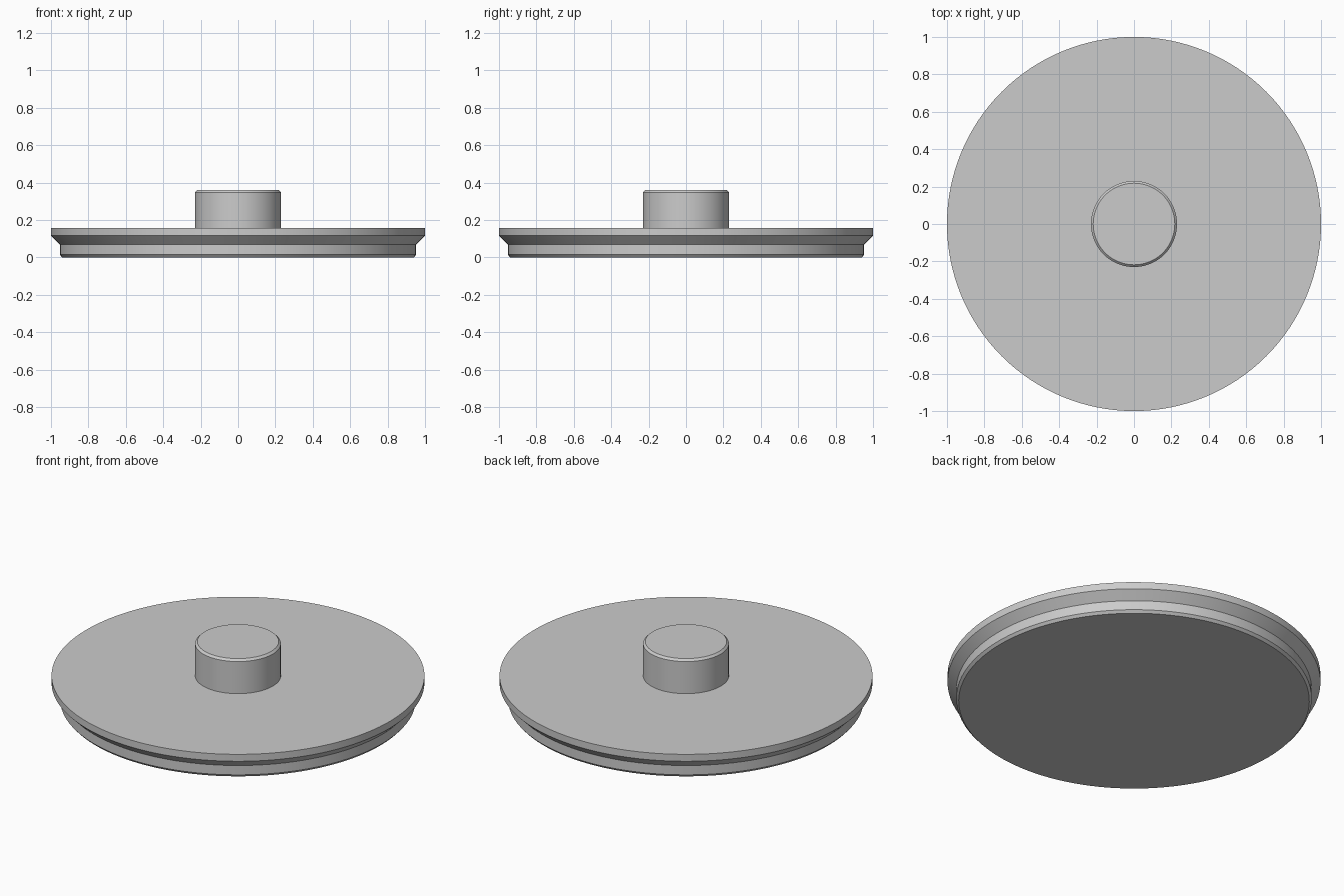
import bpy, bmesh, math

cube = bpy.data.objects.get("Cube")
if cube:
    bpy.data.objects.remove(cube, do_unlink=True)

SEGMENTS = 128

grey = bpy.data.materials.new("plain grey")
grey.use_nodes = True
colour = (0.6, 0.6, 0.6, 1)
grey.diffuse_color = colour
grey.node_tree.nodes["Principled BSDF"].inputs["Base Color"].default_value = colour


def turned_part(name, profile):
    """Turn a (radius, height) profile around z and cap both ends."""
    bm = bmesh.new()
    rings = []
    for radius, z in profile:
        ring = bmesh.ops.create_circle(bm, segments=SEGMENTS, radius=radius)["verts"]
        for v in ring:
            v.co.z = z
        rings.append(ring)
    for low, high in zip(rings, rings[1:]):
        for i in range(SEGMENTS):
            j = (i + 1) % SEGMENTS
            bm.faces.new((low[i], low[j], high[j], high[i]))
    bm.faces.new(rings[0])
    bm.faces.new(rings[-1])
    bmesh.ops.recalc_face_normals(bm, faces=bm.faces)
    mesh = bpy.data.meshes.new(name)
    bm.to_mesh(mesh)
    bm.free()
    mesh.materials.append(grey)
    obj = bpy.data.objects.new(name, mesh)
    bpy.context.collection.objects.link(obj)
    bpy.ops.object.select_all(action='DESELECT')
    obj.select_set(True)
    bpy.context.view_layer.objects.active = obj
    bpy.ops.object.shade_smooth_by_angle(angle=math.radians(30))
    return obj


# Disc: bevelled foot, straight wall, flared underside and rim
turned_part("disc", [(0.94, 0), (0.953, 0.015), (0.953, 0.07),
                     (1, 0.117), (1, 0.158)])

# Central knob with a bevelled top edge
turned_part("knob", [(0.23, 0.158), (0.23, 0.348), (0.218, 0.36)])
